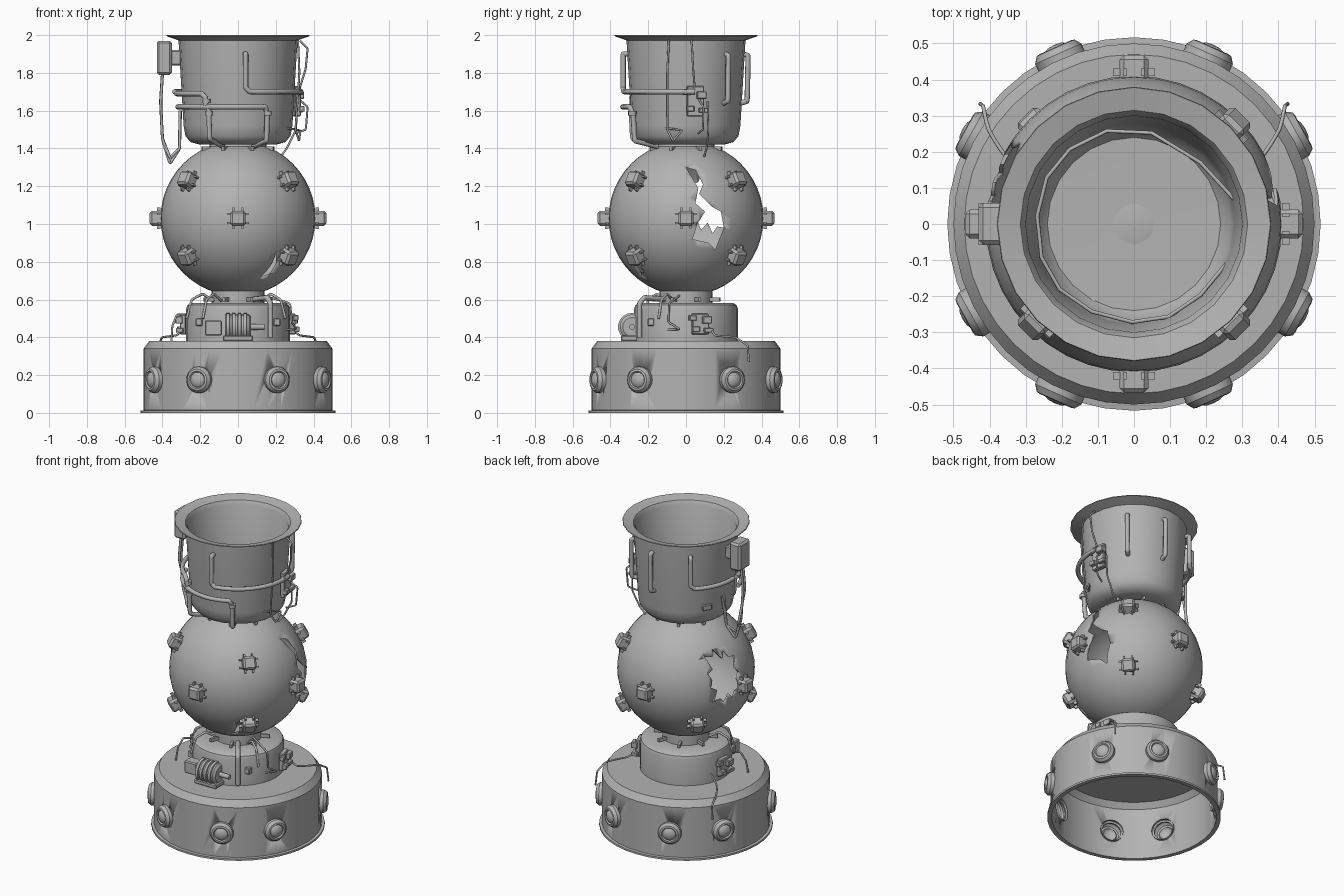
import bpy, bmesh, math
from mathutils import Matrix, Vector

cube = bpy.data.objects.get("Cube")
if cube:
    bpy.data.objects.remove(cube)

grey = bpy.data.materials.new("plain_grey")
grey.use_nodes = True
grey.diffuse_color = (0.45, 0.45, 0.45, 1)
grey.node_tree.nodes["Principled BSDF"].inputs["Base Color"].default_value = (0.45, 0.45, 0.45, 1)


def finish(name, mesh, angle=35):
    mesh.materials.clear()
    mesh.materials.append(grey)
    mesh.shade_smooth()
    mesh.set_sharp_from_angle(angle=math.radians(angle))
    obj = bpy.data.objects.new(name, mesh)
    bpy.context.scene.collection.objects.link(obj)
    return obj


def from_bm(name, bm):
    mesh = bpy.data.meshes.new(name)
    bm.to_mesh(mesh)
    bm.free()
    return finish(name, mesh)


def lathe(name, profile, sides, matrix=Matrix()):
    """Revolve (radius, height) points around the local z axis."""
    bm = bmesh.new()
    rings = []
    for i in range(sides):
        a = math.tau * i / sides
        rings.append([bm.verts.new((r * math.cos(a), r * math.sin(a), z)) for r, z in profile])
    for i in range(sides):
        p, q = rings[i], rings[(i + 1) % sides]
        for k in range(len(profile) - 1):
            bm.faces.new((p[k], q[k], q[k + 1], p[k + 1]))
    bmesh.ops.remove_doubles(bm, verts=bm.verts, dist=1e-5)
    bm.transform(matrix)
    return from_bm(name, bm)


def polar(az, r, z):
    a = math.radians(az)
    return Vector((r * math.cos(a), r * math.sin(a), z))


def outward(az, r, z, tilt=0):
    """Frame whose z axis points away from the body, y axis up."""
    turn = Matrix.Rotation(math.radians(az), 4, 'Z') @ Matrix.Rotation(math.radians(-tilt), 4, 'Y')
    axes = Matrix(((0, 0, 1, 0), (1, 0, 0, 0), (0, 1, 0, 0), (0, 0, 0, 1)))
    return Matrix.Translation(polar(az, r, z)) @ turn @ axes


def boxes(name, frame, parts, bevel=0.006):
    """Join several (centre, size) boxes placed in one frame."""
    bm = bmesh.new()
    for centre, size in parts:
        m = frame @ Matrix.Translation(centre) @ Matrix.Diagonal((*size, 1))
        bmesh.ops.create_cube(bm, size=1, matrix=m)
    if bevel:
        bmesh.ops.bevel(bm, geom=bm.edges[:], offset=bevel, segments=1, affect='EDGES')
    return from_bm(name, bm)


def tube(name, points, radius, steps=5):
    """Tube along (azimuth, radius, height) points."""
    path = []
    for a, b in zip(points, points[1:]):
        path += [polar(*Vector(a).lerp(Vector(b), s / steps)) for s in range(steps)]
    path.append(polar(*points[-1]))
    curve = bpy.data.curves.new(name, 'CURVE')
    curve.dimensions = '3D'
    curve.bevel_depth = radius
    curve.bevel_resolution = 2
    curve.use_fill_caps = True
    spline = curve.splines.new('NURBS')
    spline.points.add(len(path) - 1)
    for p, co in zip(spline.points, path):
        p.co = (*co, 1)
    spline.order_u = 3
    spline.resolution_u = 3
    spline.use_endpoint_u = True
    temp = bpy.data.objects.new(name, curve)
    mesh = bpy.data.meshes.new_from_object(temp)
    bpy.data.objects.remove(temp)
    return finish(name, mesh, 50)


def cut(obj, cutters):
    for c in cutters:
        c.hide_render = True
        mod = obj.modifiers.new("cut", 'BOOLEAN')
        mod.operation, mod.solver, mod.object = 'DIFFERENCE', 'EXACT', c
    dg = bpy.context.evaluated_depsgraph_get()
    mesh = bpy.data.meshes.new_from_object(obj.evaluated_get(dg))
    obj.modifiers.clear()
    obj.data = mesh
    for c in cutters:
        bpy.data.objects.remove(c)


def prism(outline, matrix, depth):
    bm = bmesh.new()
    face = bm.faces.new([bm.verts.new((u, v, 0)) for u, v in outline])
    top = bmesh.ops.extrude_face_region(bm, geom=[face])["geom"]
    bmesh.ops.translate(bm, vec=(0, 0, depth), verts=[g for g in top if isinstance(g, bmesh.types.BMVert)])
    bmesh.ops.recalc_face_normals(bm, faces=bm.faces)
    bm.transform(matrix)
    return from_bm("hole_cutter", bm)


# Hollow base with a foot flange and round openings
base = lathe("base", [(.49, 0), (.517, 0), (.517, .012), (.5, .014), (.5, .34), (.47, .38), (0, .38),
                      (0, .37), (.462, .37), (.49, .335), (.49, 0)], 40)
lamp_angles = [s + d for s in (0, 180) for d in (-66, -29, 29, 66)]
cut(base, [lathe("hole_cutter", [(0, -.1), (.058, -.1), (.058, .1), (0, .1)], 20, outward(a, .5, .175))
           for a in lamp_angles])
for a in lamp_angles:
    lathe("base_lamp", [(.07, -.025), (.07, .018), (.057, .036), (.046, .038), (.04, .03),
                        (.034, .036), (.02, .043), (0, .045)], 20, outward(a, .498, .175))

# Drum and necks
lathe("drum", [(.275, .375), (.275, .55), (.268, .57), (.25, .582), (.14, .582), (.14, .65)], 32)
lathe("upper_neck", [(.17, 1.38), (.15, 1.41), (.15, 1.44)], 24)

# Hollow ball with torn openings
R, T, MID = .41, .4, 1.03
arc = [math.pi * (k / 24 - .5) for k in range(25)]
ball = lathe("ball", [(R * math.cos(t), MID + R * math.sin(t)) for t in arc]
             + [(T * math.cos(t), MID + T * math.sin(t)) for t in reversed(arc)], 40)
right_tear = [(0, .27), (.05, .255), (.09, .18), (.07, .13), (.14, .06), (.185, .035), (.2, -.05),
              (.155, -.165), (.12, -.13), (.035, -.11), (.06, -.03), (.1, .035), (.05, .08), (.065, .16)]
left_tear = []
for k in range(22):
    t, s = math.tau * k / 22, (1.2 if k % 2 else .9) + .12 * math.sin(5 * k)
    left_tear.append((-.125 - .095 * s * math.cos(t), .085 + .14 * s * math.sin(t)))
front_tear = [(.12, -.31), (.17, -.29), (.2, -.24), (.2, -.19), (.18, -.24), (.15, -.28)]
cut(ball, [prism(right_tear, outward(0, .2, MID), .4), prism(left_tear, outward(180, .2, MID), .4),
           prism(front_tear, outward(270, .15, MID), .4)])

# Studs on the ball, each with clips around it
studs = [(a, 0) for a in (0, 90, 180, 270)]
studs += [(a, t) for a in (45, 135, 225, 315) for t in (28, -28) if (a, t) != (135, 28)]
for a, t in studs:
    c = math.radians(t)
    frame = outward(a, R * math.cos(c), MID + R * math.sin(c), t)
    boxes("stud", frame, [((0, 0, .02), (.08, .08, .075))], .012)
    clips = [((s, 0, .01), (.01, .115, .02)) for s in (-.024, .024)]
    clips += [((0, s, .01), (.115, .01, .02)) for s in (-.024, .024)]
    boxes("stud_clips", frame, clips, 0)

# Open bucket with a flared lip
lathe("bucket", [(0, 1.42), (.2, 1.42), (.25, 1.433), (.278, 1.465), (.288, 1.52), (.315, 1.972),
                 (.38, 1.995), (.378, 2), (.315, 1.985), (.3, 1.96), (.279, 1.52), (.268, 1.47),
                 (.24, 1.44), (0, 1.435)], 24)
# Clips around both necks
for k in range(8):
    boxes("neck_clip", outward(k * 45 + 22, .17, 1.4), [((0, 0, 0), (.015, .02, .07))], 0)
    boxes("neck_clip", outward(k * 45 + 22, .16, .6), [((0, 0, 0), (.015, .02, .07))], 0)

# Pipes on the bucket
P = .014
tube("front_pipe", [(195, .33, 1.62), (270, .335, 1.62), (296, .33, 1.62), (299, .32, 1.58),
                    (299, .31, 1.44), (299, .17, 1.41)], P, 8)
tube("front_branch_pipe", [(242, .33, 1.62), (242, .32, 1.45), (242, .17, 1.41)], P)
tube("short_pipe", [(190, .33, 1.69), (235, .335, 1.69), (239, .335, 1.67), (239, .33, 1.62)], P, 6)
tube("side_pipe", [(277, .31, 1.9), (277, .335, 1.9), (277, .335, 1.72), (281, .335, 1.7), (368, .335, 1.7)], P, 9)
tube("back_pipe", [(130, .31, 1.9), (130, .335, 1.9), (130, .335, 1.72), (134, .335, 1.7), (182, .335, 1.7)], P, 8)
for a in (43, 85):
    tube("upright_pipe", [(a, .31, 1.9), (a, .33, 1.89), (a, .325, 1.65), (a, .29, 1.64)], P)
for a, z in ((242, 1.585), (299, 1.585), (239, 1.65)):
    lathe("pipe_collar", [(0, -.01), (.021, -.01), (.021, .012), (0, .012)], 12,
          Matrix.Translation(polar(a, .325, z)))

# Control box and brackets on the bucket
boxes("control_box", outward(180, .39, 1.88), [((0, 0, 0), (.115, .18, .08))], .012)
boxes("control_box_bracket", outward(180, .33, 1.88), [((0, 0, 0), (.05, .08, .06))])
boxes("back_plate", outward(150, .295, 1.55), [((0, 0, 0), (.06, .035, .02))], .004)


def gadget(name, az, r, z, h):
    parts = [((0, 0, 0), (.09, h, .03)), ((.03, h * .2, .02), (.05, .04, .04)),
             ((-.03, -h * .25, .02), (.04, .03, .03)), ((.04, -h * .3, .015), (.05, .025, .04)),
             ((-.045, h * .3, .01), (.04, .03, .03))]
    boxes(name, outward(az, r, z), parts, .004)


gadget("bucket_gadget", 9, .315, 1.65, .16)
gadget("drum_gadget_left", 15, .29, .47, .11)
gadget("drum_gadget_right", 175, .29, .47, .11)
boxes("drum_plates", Matrix(), [(polar(a, .278, .48), (.035, .035, .04)) for a in (222, 318)], .004)

# Ribbed motor on the drum
axis = Matrix.Translation((0, -.285, .455)) @ Matrix.Rotation(math.pi / 2, 4, 'Y')
ribs = [(0, -.07), (.06, -.07)]
for k in range(4):
    x = -.06 + k * .03
    ribs += [(.075, x), (.075, x + .016), (.066, x + .018), (.066, x + .028)]
lathe("motor", ribs + [(.05, .07), (.015, .07), (.015, .14), (0, .14)], 18, axis)
boxes("motor_terminal", Matrix(), [((-.13, -.275, .45), (.09, .07, .08)), ((0, -.3, .395), (.16, .09, .03))])

# Pipes and cables on the drum
tube("drum_pipe", [(305, .12, .6), (305, .27, .61), (305, .3, .58), (305, .3, .4)], .014)
for a in (200, 230, 330):
    tube("drum_hose", [(a, .13, .59), (a, .2, .63), (a, .26, .6), (a, .29, .5)], .007)
C = .0055
tube("side_cable", [(345, .14, .62), (342, .29, .58), (342, .3, .48), (355, .31, .44), (10, .3, .45)], C)
for a, b, c in ((25, 33, 38), (155, 147, 142)):
    tube("hanging_cable", [(a, .3, .45), (a, .36, .41), (b, .48, .4), (c, .53, .36), (c, .54, .27)], C)
tube("left_cable", [(195, .29, .52), (198, .34, .52), (200, .37, .46), (202, .38, .38)], C)

# Cables on the bucket
for d in (0, 3):
    tube("box_cable", [(180 + d, .4, 1.8), (181 + d, .41, 1.65), (180 - d, .4, 1.45),
                       (180 + d, .36, 1.32 + d * .01), (176, .31, 1.4), (172 - d, .31, 1.6)], .008)
tube("rim_cable", [(344, .33, 1.975), (343, .34, 1.8), (342, .32, 1.5), (348, .33, 1.44),
                   (357, .33, 1.5), (2, .33, 1.62)], C)
tube("loop_cable", [(5, .33, 1.97), (5, .37, 1.93), (6, .36, 1.82), (8, .33, 1.72)], C)
tube("low_loop_cable", [(12, .33, 1.66), (14, .38, 1.62), (14, .37, 1.5), (12, .31, 1.48)], C)
tube("gadget_cable", [(20, .33, 1.65), (21, .33, 1.5), (23, .28, 1.4), (23, .24, 1.35)], C)
